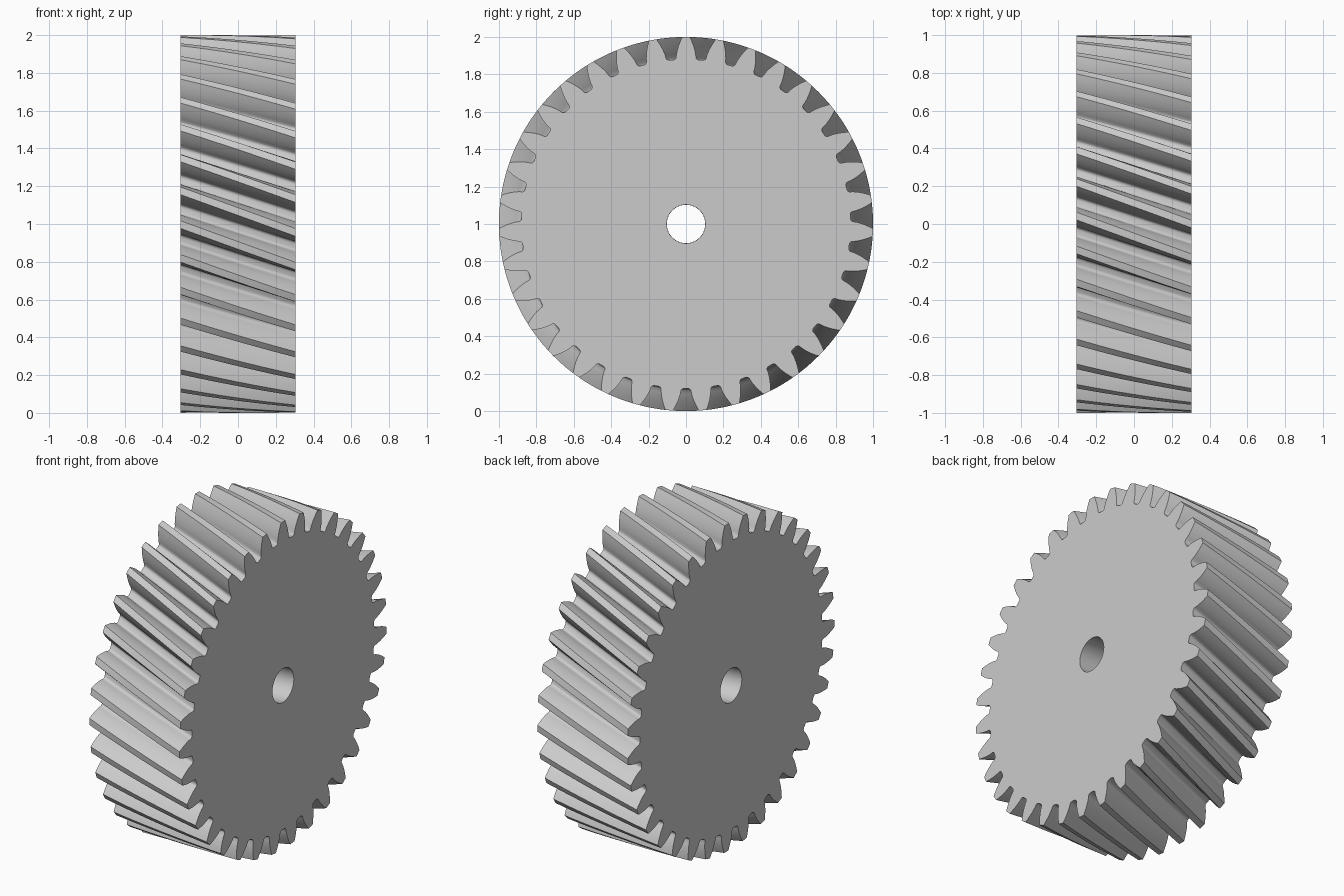
import bpy
import bmesh
from math import pi, radians, sin, cos, tan, acos

cube = bpy.data.objects.get("Cube")
if cube:
    bpy.data.objects.remove(cube, do_unlink=True)

TEETH = 35
WIDTH = 0.61
TWIST = radians(12.7)
BORE = 0.103
TIP, PITCH, ROOT = 1.0, 0.946, 0.88
BASE = PITCH * cos(radians(20))
STEP = 2 * pi / TEETH
SLICES = 16


def involute(angle):
    return tan(angle) - angle


def half_angle(radius):
    """Half the angular thickness of a tooth at a radius."""
    return STEP / 4 + involute(radians(20)) - involute(acos(BASE / radius))


# Half tooth outline: (angle, radius) from the tip down to the root
flank = [(half_angle(r), r)
         for r in (TIP + (BASE + 0.001 - TIP) * i / 6 for i in range(7))]
fillet = [(0.064, 0.885), (0.071, 0.881), (0.078, ROOT)]
half = flank + fillet
tooth = [(-a, r) for a, r in reversed(half)] + [(0, TIP)] + half + [(STEP / 2, ROOT)]
outline = [(pi / 2 + k * STEP + a, r) for k in range(TEETH) for a, r in tooth]
count = len(outline)

bm = bmesh.new()


def add_ring(x, points, turn=0.0):
    return [bm.verts.new((x, r * cos(a + turn), 1 + r * sin(a + turn)))
            for a, r in points]


def bridge(first, second):
    for i in range(count):
        j = (i + 1) % count
        bm.faces.new((first[i], first[j], second[j], second[i]))


# Helical tooth surface
rings = []
for s in range(SLICES + 1):
    t = s / SLICES
    rings.append(add_ring((t - 0.5) * WIDTH, outline, (t - 1) * TWIST))
for lower, upper in zip(rings, rings[1:]):
    bridge(lower, upper)

# Bore wall, turned with the teeth so that both end faces stay flat and regular
circle = [(a, BORE) for a, r in outline]
bore_left = add_ring(-WIDTH / 2, circle, -TWIST)
bore_right = add_ring(WIDTH / 2, circle)
bridge(bore_right, bore_left)

# End faces
bridge(bore_left, rings[0])
bridge(rings[-1], bore_right)
bmesh.ops.recalc_face_normals(bm, faces=bm.faces)

mesh = bpy.data.meshes.new("helical_gear")
bm.to_mesh(mesh)
bm.free()
gear = bpy.data.objects.new("helical_gear", mesh)
bpy.context.collection.objects.link(gear)

# Plain grey metal
grey = (0.6, 0.6, 0.6, 1)
mat = bpy.data.materials.new("light_grey")
mat.use_nodes = True
mat.diffuse_color = grey
mat.node_tree.nodes["Principled BSDF"].inputs["Base Color"].default_value = grey
mesh.materials.append(mat)

bpy.ops.object.select_all(action='DESELECT')
gear.select_set(True)
bpy.context.view_layer.objects.active = gear
bpy.ops.object.shade_smooth_by_angle(angle=radians(30))
